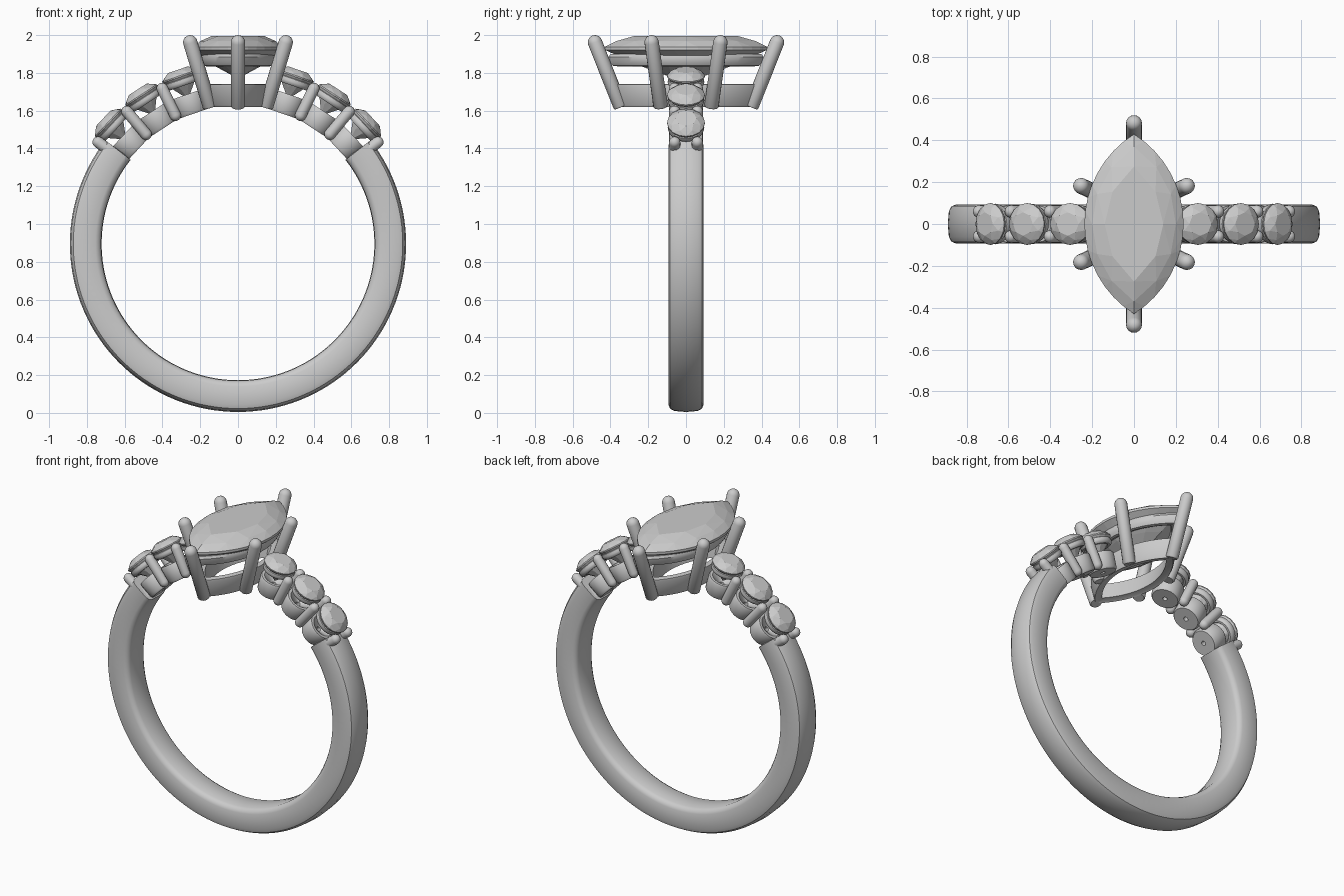
import bpy, bmesh, math
from math import sin, cos, pi, radians
from mathutils import Matrix, Vector

if "Cube" in bpy.data.objects:
    bpy.data.objects.remove(bpy.data.objects["Cube"])

CZ = 0.895   # height of the finger hole centre


def finish(name, bm, smooth=True, angle=35):
    bmesh.ops.recalc_face_normals(bm, faces=bm.faces)
    me = bpy.data.meshes.new(name)
    bm.to_mesh(me)
    bm.free()
    ob = bpy.data.objects.new(name, me)
    bpy.context.collection.objects.link(ob)
    if smooth:
        me.polygons.foreach_set("use_smooth", [True] * len(me.polygons))
        me.set_sharp_from_angle(angle=radians(angle))
    return ob


def loft(name, rings, wrap=False, caps=False, mat=Matrix()):
    """Skin a list of equal-length closed rings."""
    bm = bmesh.new()
    vs = [[bm.verts.new(mat @ Vector(p)) for p in r] for r in rings]
    n = len(rings[0])
    for i in range(len(vs) if wrap else len(vs) - 1):
        a, b = vs[i], vs[(i + 1) % len(vs)]
        for j in range(n):
            k = (j + 1) % n
            bm.faces.new((a[j], a[k], b[k], b[j]))
    if caps:
        bm.faces.new(vs[0])
        bm.faces.new(vs[-1])
    return finish(name, bm)


def lathe(name, profile, mat, n=24, wrap=False):
    rings = [[(r * cos(2 * pi * j / n), r * sin(2 * pi * j / n), z) for j in range(n)]
             for r, z in profile]
    return loft(name, rings, wrap, not wrap, mat)


def prong(name, p, q, r, round_base=False):
    """Round wire from p to q with a domed tip at q."""
    p, q = Vector(p), Vector(q)
    d = q - p
    L = d.length
    dome = [(r * cos(a), r * sin(a)) for a in [radians(x) for x in (0, 18, 36, 54, 72, 86)]]
    prof = [(x, L + z) for x, z in dome]
    base = [(x, -z) for x, z in reversed(dome)] if round_base else [(r * 0.85, -0.008), (r, 0.0)]
    mat = Matrix.Translation(p) @ d.to_track_quat('Z', 'Y').to_matrix().to_4x4()
    lathe(name, base + prof, mat, 16)


def marquise(a, b, z, n=32):
    """Pointed oval: half length a along y, half width b along x."""
    R = (a * a + b * b) / (2 * b)
    t = math.asin(a / R)
    h = n // 2
    pts = []
    for s in (1, -1):
        for i in range(h):
            u = -t + 2 * t * i / h
            pts.append((s * (R * cos(u) - (R - b)), s * R * sin(u), z))
    return pts


def circle(r, z, n, off=0.0):
    return [(r * cos(2 * pi * (i + off) / n), r * sin(2 * pi * (i + off) / n), z) for i in range(n)]


def gem(name, pts, mat=Matrix()):
    bm = bmesh.new()
    for p in pts:
        bm.verts.new(mat @ Vector(p))
    res = bmesh.ops.convex_hull(bm, input=bm.verts)
    loose = [v for v in bm.verts if not v.link_faces]
    bmesh.ops.delete(bm, geom=loose, context='VERTS')
    bmesh.ops.dissolve_limit(bm, angle_limit=radians(1), verts=bm.verts, edges=bm.edges)
    return finish(name, bm, smooth=False)


# Shank: rounded rectangular section swept round the finger, open at the shoulders
sec = [(.725, -.065), (.735, -.083), (.755, -.093), (.85, -.093), (.872, -.085), (.885, -.062), (.89, 0),
       (.885, .062), (.872, .085), (.85, .093), (.755, .093), (.735, .083), (.725, .065), (.722, 0)]
end, N = radians(38), 96
rings = []
for i in range(N + 1):
    t = end - (pi + 2 * end) * i / N
    rings.append([(r * cos(t), y, CZ + r * sin(t)) for r, y in sec])
loft("shank", rings, caps=True)

# Shoulders: three round stones per side, each in a cup and collar, with paired prongs
for side, label in ((1, "right"), (-1, "left")):
    for k, deg in enumerate((43, 57, 71)):
        m = Matrix.Translation((0, 0, CZ)) @ Matrix.Rotation(side * radians(90 - deg), 4, 'Y')
        tag = f"{label}_{k + 1}"
        lathe("seat_cup_" + tag, [(.014, .728), (.078, .728), (.086, .74), (.091, .825), (.086, .836),
                                  (.07, .836), (.014, .79)], m, 28, True)
        lathe("seat_collar_" + tag, [(.084, .885), (.093, .892), (.097, .905), (.095, .92), (.085, .926),
                                     (.07, .922), (.064, .895), (.072, .885)], m, 28, True)
        gem("side_stone_" + tag,
            circle(.056, .975, 8) + circle(.083, .96, 8, .5) + circle(.1, .942, 16)
            + circle(.1, .935, 16) + circle(.05, .868, 8, .5) + [(0, 0, .81)], m)
    for k, deg in enumerate((36, 50, 64)):
        t = radians(deg)
        for y in (-.06, .06):
            p = [(side * r * cos(t), y, CZ + r * sin(t)) for r in (.757, .915)]
            prong(f"side_prong_{label}_{k + 1}_{'front' if y < 0 else 'back'}", p[0], p[1], .03, True)

# Head: two pointed-oval rails
low = [(.335, .14, 1.625), (.35, .15, 1.62), (.358, .157, 1.63), (.385, .172, 1.725), (.385, .17, 1.738),
       (.37, .162, 1.742), (.325, .135, 1.738), (.29, .112, 1.63)]
loft("lower_rail", [marquise(*s, n=64) for s in low], wrap=True)
high = [(.365, .17, 1.835), (.388, .185, 1.838), (.402, .195, 1.855), (.41, .2, 1.885), (.4, .194, 1.9),
        (.36, .17, 1.9), (.325, .145, 1.88), (.335, .15, 1.845)]
loft("upper_rail", [marquise(*s, n=64) for s in high], wrap=True)

# Centre stone: faceted pointed oval
gem("centre_stone",
    marquise(.275, .14, 1.995, 8) + marquise(.37, .2, 1.968, 12) + marquise(.43, .237, 1.938)
    + marquise(.43, .237, 1.922) + marquise(.25, .13, 1.84, 12) + [(0, -.06, 1.77), (0, .06, 1.77)])

# Head prongs: one at each point, two along each side
for sy, fb in ((-1, "front"), (1, "back")):
    prong("point_prong_" + fb, (0, sy * .348, 1.625), (0, sy * .482, 1.962), .038)
    for sx, lr in ((-1, "left"), (1, "right")):
        prong(f"corner_prong_{fb}_{lr}", (sx * .15, sy * .135, 1.625), (sx * .253, sy * .182, 1.962), .038)
